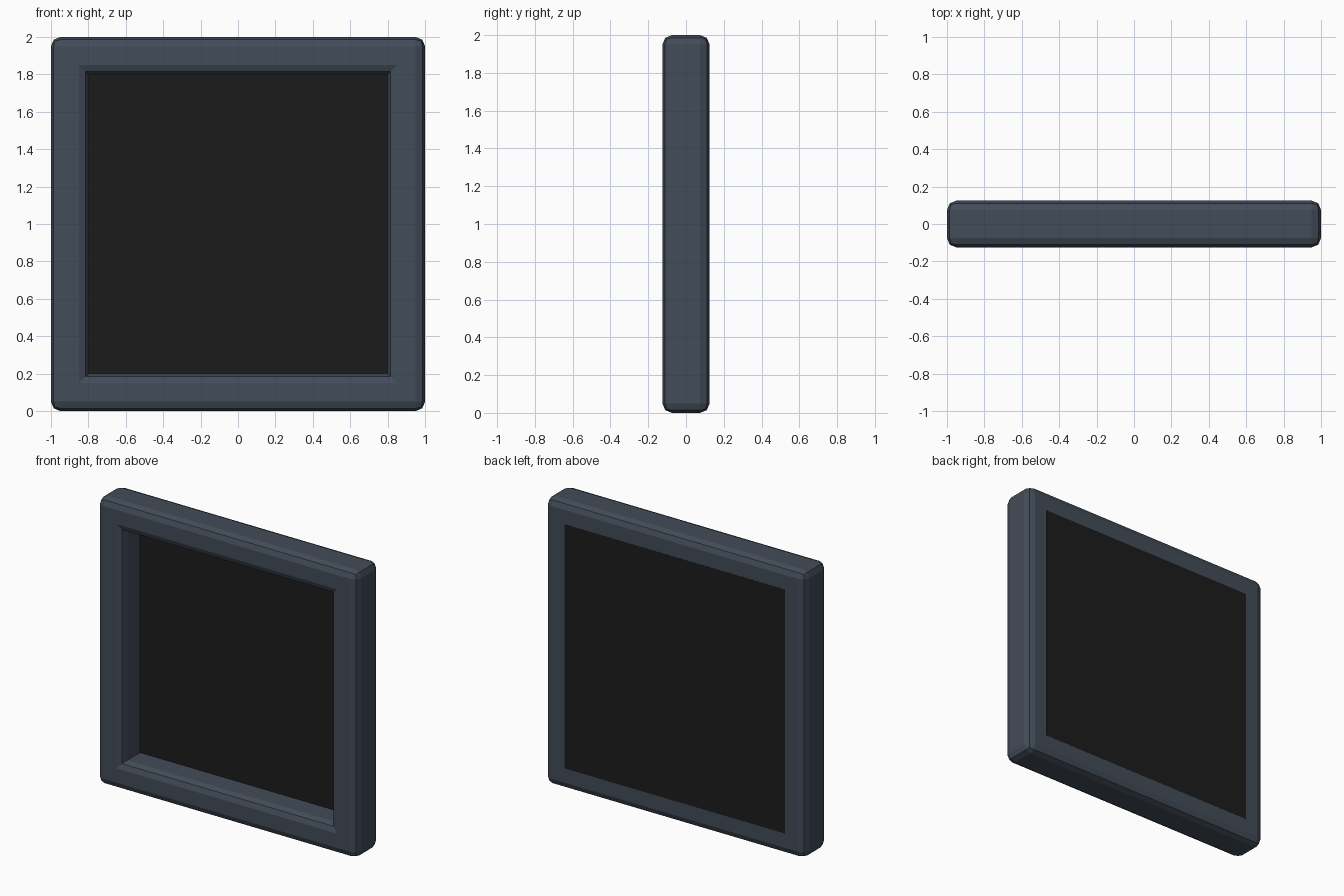
import bpy, bmesh

cube = bpy.data.objects.get("Cube")
if cube:
    bpy.data.objects.remove(cube, do_unlink=True)

OUTER, INNER, DEPTH, BEVEL = 1.0, 0.80, 0.125, 0.05
PANEL_FRONT = 0.065


def material(name, rgb):
    mat = bpy.data.materials.new(name)
    mat.use_nodes = True
    mat.diffuse_color = (*rgb, 1)
    mat.node_tree.nodes["Principled BSDF"].inputs["Base Color"].default_value = (*rgb, 1)
    return mat


def make_object(name, bm, mat):
    bmesh.ops.recalc_face_normals(bm, faces=bm.faces)
    mesh = bpy.data.meshes.new(name)
    bm.to_mesh(mesh)
    bm.free()
    mesh.materials.append(mat)
    obj = bpy.data.objects.new(name, mesh)
    bpy.context.collection.objects.link(obj)
    return obj


def square(bm, half, y):
    corners = [(-1, -1), (1, -1), (1, 1), (-1, 1)]
    return [bm.verts.new((half * x, y, 1 + half * z)) for x, z in corners]


def bridge(bm, a, b):
    for i in range(4):
        j = (i + 1) % 4
        bm.faces.new((a[i], a[j], b[j], b[i]))


slate = material("slate blue", (0.055, 0.072, 0.097))
charcoal = material("charcoal", (0.0112, 0.0112, 0.0112))

# Frame: four square loops joined into a ring, then rounded along its rims
bm = bmesh.new()
loops = [square(bm, h, y) for h, y in
         [(OUTER, -DEPTH), (OUTER, DEPTH), (INNER, DEPTH), (INNER, -DEPTH)]]
for a, b in zip(loops, loops[1:] + loops[:1]):
    bridge(bm, a, b)
bmesh.ops.recalc_face_normals(bm, faces=bm.faces)


def is_rounded(edge):
    # Keep mitre lines and inner corners sharp
    flat = edge.calc_face_angle(0) < 0.1
    inner_corner = all(abs(v.co.x) < 0.9 for v in edge.verts) and \
        abs(edge.verts[0].co.y - edge.verts[1].co.y) > 0.1
    return not flat and not inner_corner


bmesh.ops.bevel(bm, geom=[e for e in bm.edges if is_rounded(e)], offset=BEVEL,
                offset_type='OFFSET', segments=2, profile=0.5, affect='EDGES')
make_object("frame", bm, slate)

# Solid panel filling the back of the opening
bm = bmesh.new()
front, back = [square(bm, INNER + BEVEL, y) for y in (PANEL_FRONT, DEPTH + 0.0003)]
bridge(bm, front, back)
bm.faces.new(front)
bm.faces.new(back)
make_object("back_panel", bm, charcoal)
